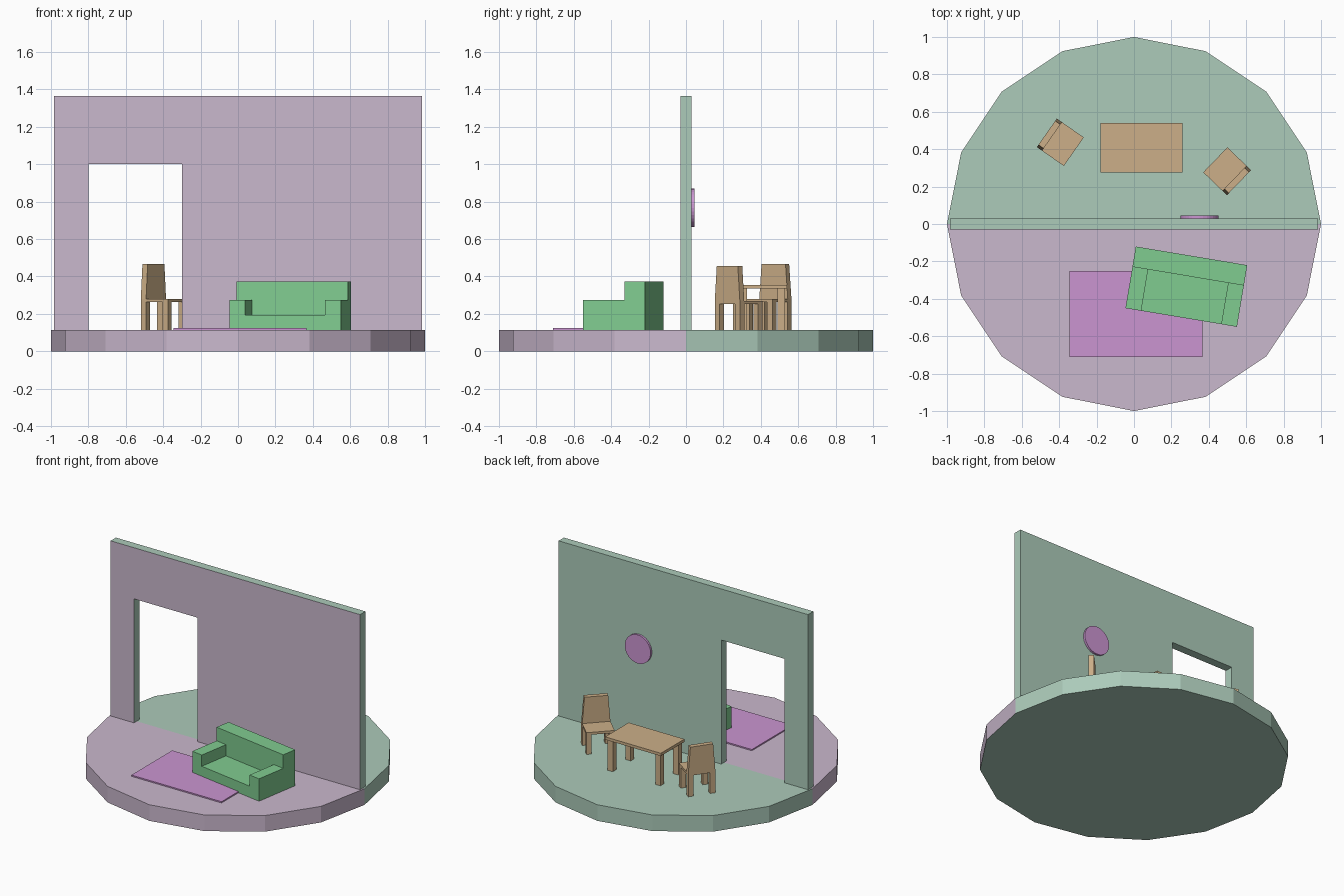
import bpy
import bmesh
from math import radians, cos, sin, pi
from mathutils import Matrix

cube = bpy.data.objects.get("Cube")
if cube:
    bpy.data.objects.remove(cube, do_unlink=True)


def material(name, srgb):
    linear = [((c / 255 + 0.055) / 1.055) ** 2.4 for c in srgb] + [1.0]
    mat = bpy.data.materials.new(name)
    mat.use_nodes = True
    mat.diffuse_color = linear
    mat.node_tree.nodes["Principled BSDF"].inputs["Base Color"].default_value = linear
    return mat


SAGE = material("sage green", (172, 203, 186))
MAUVE = material("pale mauve", (202, 184, 205))
GREEN = material("sofa green", (128, 204, 144))
ORCHID = material("orchid purple", (203, 149, 209))
WOOD = material("light wood", (204, 175, 136))

FLOOR = 0.115


def prism(bm, profile, y0, y1):
    """Extrude an (x, z) outline from y0 to y1."""
    face = bm.faces.new([bm.verts.new((x, y0, z)) for x, z in profile])
    extruded = bmesh.ops.extrude_face_region(bm, geom=[face], use_keep_orig=True)
    for v in extruded["geom"]:
        if isinstance(v, bmesh.types.BMVert):
            v.co.y = y1
    bmesh.ops.recalc_face_normals(bm, faces=bm.faces)


def box(bm, x0, x1, y0, y1, z0, z1):
    prism(bm, [(x0, z0), (x1, z0), (x1, z1), (x0, z1)], y0, y1)


def legs(bm, half_x, half_y, size, z0, z1):
    """Four square legs whose outer corners lie at +-half_x, +-half_y."""
    for sx in (-1, 1):
        for sy in (-1, 1):
            cx, cy, h = sx * (half_x - size / 2), sy * (half_y - size / 2), size / 2
            box(bm, cx - h, cx + h, cy - h, cy + h, z0, z1)


def finish(bm, name, mats, location=(0, 0, 0), turn=0, second=None):
    """Make the object; faces for which second(face) is true get the second material."""
    bmesh.ops.recalc_face_normals(bm, faces=bm.faces)
    bm.normal_update()
    if second:
        for f in bm.faces:
            f.material_index = int(second(f))
    mesh = bpy.data.meshes.new(name)
    bm.to_mesh(mesh)
    bm.free()
    for m in mats:
        mesh.materials.append(m)
    obj = bpy.data.objects.new(name, mesh)
    obj.location = location
    obj.rotation_euler.z = radians(turn)
    bpy.context.collection.objects.link(obj)
    return obj


# Round floor, split across the middle into two room colours
bm = bmesh.new()
bmesh.ops.create_cone(bm, cap_ends=True, segments=16, radius1=1, radius2=1, depth=FLOOR,
                      matrix=Matrix.Translation((0, 0, FLOOR / 2)))
bmesh.ops.bisect_plane(bm, geom=bm.verts[:] + bm.edges[:] + bm.faces[:],
                       plane_co=(0, 0, 0), plane_no=(0, 1, 0), dist=0.0001)
finish(bm, "floor", [SAGE, MAUVE],
       second=lambda f: f.normal.z > -0.5 and f.calc_center_median().y < 0)

# Dividing wall with a doorway, front face in the other colour
bm = bmesh.new()
W, TOP, DOOR_L, DOOR_R, DOOR_TOP = 0.985, 1.365, -0.8, -0.3, 1.0
prism(bm, [(-W, FLOOR), (DOOR_L, FLOOR), (DOOR_L, DOOR_TOP), (DOOR_R, DOOR_TOP),
           (DOOR_R, FLOOR), (W, FLOOR), (W, TOP), (-W, TOP)], -0.03, 0.03)
finish(bm, "dividing_wall", [SAGE, MAUVE], second=lambda f: f.normal.y < -0.5)

# Round wall disc
bm = bmesh.new()
prism(bm, [(0.102 * cos(i * pi / 16), 0.102 * sin(i * pi / 16)) for i in range(32)],
      0.03, 0.045)
finish(bm, "wall_disc", [ORCHID], (0.35, 0, 0.767))

# Rug
bm = bmesh.new()
box(bm, -0.345, 0.367, -0.71, -0.25, FLOOR, 0.124)
finish(bm, "rug", [ORCHID])

# Sofa: U-shaped seat and arms, with a tall back behind
bm = bmesh.new()
S, ARM, SEAT_Z, ARM_Z, BACK_Z = 0.302, 0.217, 0.08, 0.16, 0.257
prism(bm, [(-S, 0), (S, 0), (S, ARM_Z), (ARM, ARM_Z), (ARM, SEAT_Z),
           (-ARM, SEAT_Z), (-ARM, ARM_Z), (-S, ARM_Z)], -0.167, 0.057)
box(bm, -S, S, 0.057, 0.167, 0, BACK_Z)
finish(bm, "sofa", [GREEN], (0.28, -0.335, FLOOR), -9.5)

# Table
bm = bmesh.new()
box(bm, -0.22, 0.22, -0.133, 0.133, 0.22, 0.24)
legs(bm, 0.208, 0.121, 0.04, 0, 0.22)
finish(bm, "table", [WOOD], (0.04, 0.408, FLOOR))


# Chairs, facing local +x, with a back that narrows upwards
def chair(name, location, turn):
    bm = bmesh.new()
    hx, hy, seat, top = 0.088, 0.093, 0.165, 0.352
    box(bm, -hx, hx, -hy, hy, seat - 0.017, seat)
    legs(bm, hx, hy, 0.035, 0, seat - 0.017)
    box(bm, -hx, -hx + 0.034, -hy, hy, seat, top)
    for v in bm.verts:
        if v.co.z > top - 0.001:
            v.co.y *= 0.84
    finish(bm, name, [WOOD], location, turn)


chair("left_chair", (0.498, 0.282, FLOOR - 0.01), 136)
chair("right_chair", (-0.394, 0.437, FLOOR), -35)
